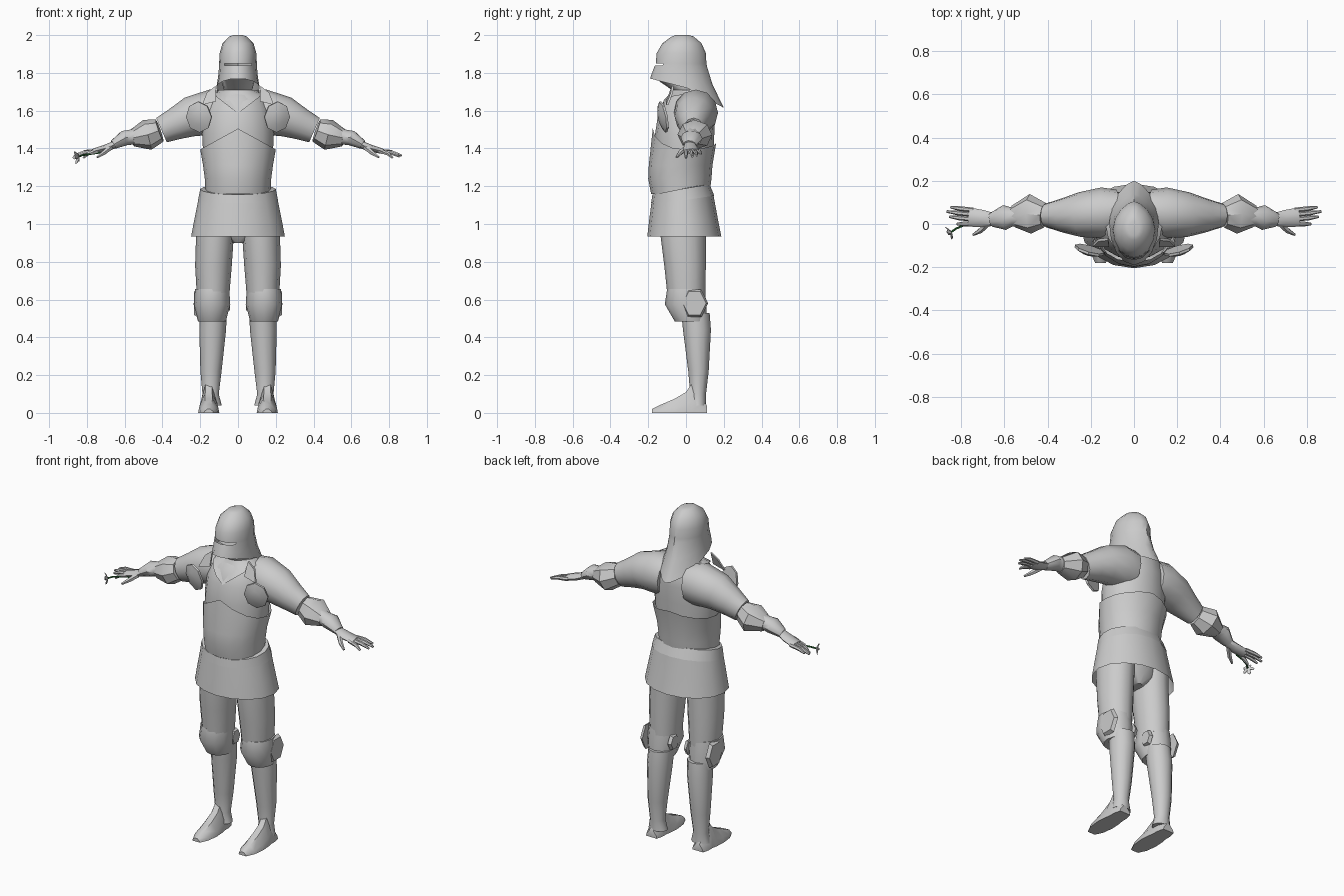
import bpy, bmesh, math
from mathutils import Vector as V

if "Cube" in bpy.data.objects:
    bpy.data.objects.remove(bpy.data.objects["Cube"])


def material(name, rgb):
    m = bpy.data.materials.new(name)
    m.diffuse_color = (*rgb, 1)
    m.use_nodes = True
    m.node_tree.nodes["Principled BSDF"].inputs["Base Color"].default_value = m.diffuse_color
    return m


STEEL = material("grey steel", (0.6, 0.6, 0.6))
GREEN = material("stem green", (0.02, 0.13, 0.03))
PETAL = material("pale petal", (0.68, 0.68, 0.68))


def loft(name, rings, mirror=False, caps=(True, True), mat=STEEL, drop=None):
    """Skin closed rings; optionally mirror across x and drop faces by a rule."""
    bm = bmesh.new()
    vs = [[bm.verts.new(p) for p in r] for r in rings]
    n = len(vs[0])
    for a, b in zip(vs, vs[1:]):
        for i in range(n):
            j = (i + 1) % n
            bm.faces.new((a[i], a[j], b[j], b[i]))
    if caps[0]:
        bm.faces.new(vs[0])
    if caps[1]:
        bm.faces.new(vs[-1])
    bmesh.ops.recalc_face_normals(bm, faces=bm.faces)
    if drop:
        gone = [f for f in bm.faces if drop(f.calc_center_median())]
        bmesh.ops.delete(bm, geom=gone, context='FACES')
    me = bpy.data.meshes.new(name)
    bm.to_mesh(me)
    bm.free()
    me.materials.append(mat)
    ob = bpy.data.objects.new(name, me)
    bpy.context.collection.objects.link(ob)
    if mirror:
        ob.modifiers.new("mirror", 'MIRROR').use_mirror_merge = False
    return ob


def band(yf, yb, hw, zf, zs=None, zb=None, n=16, straight=True, tail=1.0):
    """Body ring with front/side/back heights, so rims can peak or dip."""
    zs = zf if zs is None else zs
    zb = zs if zb is None else zb
    pts = []
    for i in range(n):
        t = 2 * math.pi * i / n
        c, s = math.cos(t), math.sin(t)
        k = 1 - abs(s) if straight else abs(c)
        z = zs + ((zf if c > 0 else zb) - zs) * k
        x = hw * math.copysign(abs(s) ** (tail if c < 0 else 1), s)
        pts.append(V((x, (yf + yb) / 2 + c * (yf - yb) / 2, z)))
    return pts


def oval(c, u, v, n=10):
    return [V(c) + u * math.cos(2 * math.pi * i / n) + v * math.sin(2 * math.pi * i / n)
            for i in range(n)]


def column(rows, n=12):
    """Upright ovals from rows of x, y, z, rx, ry."""
    return [oval((x, y, z), V((rx, 0, 0)), V((0, ry, 0)), n) for x, y, z, rx, ry in rows]


def limb(rows, n=10):
    """Ovals square to a path, from rows of x, y, z, depth radius, height radius."""
    P = [V(r[:3]) for r in rows]
    out = []
    for i, r in enumerate(rows):
        d = (P[min(i + 1, len(P) - 1)] - P[max(i - 1, 0)]).normalized()
        u = (V((0, 1, 0)) - d * d.y).normalized()
        out.append(oval(P[i], u * r[3], d.cross(u) * r[4], n))
    return out


# Helmet with eye slit and pointed neck tail
H = dict(straight=False, tail=1.35)
loft("helmet", [
    band(-.19, .20, .115, 1.77, 1.72, 1.615, **H),
    band(-.18, .14, .105, 1.80, 1.78, 1.74, **H),
    band(-.165, .112, .1, 1.838, 1.838, 1.83, **H),
    band(-.16, .108, .1, 1.85, **H),
    band(-.155, .105, .097, 1.905, **H),
    band(-.125, .082, .082, 1.957, **H),
    band(-.075, .04, .045, 1.993, **H),
    band(-.055, .015, .025, 2.0, **H)],
    caps=(False, True),
    drop=lambda c: c.y < -.11 and 1.838 < c.z < 1.85 and abs(c.x) < .065)

# Chin guard and throat plate
loft("chin_guard", [
    band(-.13, .07, .085, 1.82), band(-.155, .07, .09, 1.765),
    band(-.075, .07, .075, 1.71), band(-.09, .1, .105, 1.675, 1.70),
    band(-.15, .13, .13, 1.585, 1.685, 1.69)], caps=(True, False))

# Torso plates
loft("upper_breastplate", [
    band(-.165, .145, .185, 1.38), band(-.163, .15, .19, 1.48),
    band(-.148, .155, .18, 1.58), band(-.115, .15, .15, 1.66),
    band(-.06, .12, .10, 1.71)])
loft("belly_plate", [
    band(-.185, .125, .172, 1.16), band(-.2, .135, .176, 1.24),
    band(-.197, .14, .185, 1.31), band(-.176, .16, .2, 1.505, 1.395, 1.43)],
    caps=(True, False))

# Belt and flared skirt, tipped forward
loft("belt", [
    band(-.185, .15, .212, 1.11, 1.125, 1.15, straight=False),
    band(-.178, .125, .2, 1.155, 1.185, 1.21, straight=False),
    band(-.15, .1, .17, 1.16, 1.185, 1.21, straight=False)], caps=(False, True))
loft("skirt", [
    band(-.205, .187, .248, .935), band(-.195, .17, .232, 1.02),
    band(-.182, .145, .21, 1.12, 1.13, 1.155, straight=False)], caps=(False, False))
loft("pelvis", [band(-.06, .06, .03, .90), band(-.1, .09, .14, .955),
                band(-.12, .1, .18, 1.06)])

# Legs
loft("thigh", column([(.12, -.015, 1.03, .098, .122), (.122, -.015, .94, .1, .12),
                      (.13, -.005, .78, .097, .11), (.132, .002, .62, .086, .1)]), True)
loft("knee_guard", column([(.137, 0, .655, .09, .1), (.138, -.002, .575, .097, .11),
                           (.138, .025, .485, .074, .085)]), True)
for side, x, r in (("outer", .222, .085), ("inner", .052, .05)):
    s = 1 if side == "outer" else -1
    loft(side + "_knee_wing", [
        oval((x + s * dx, .045, .58), V((0, r * k * .85, 0)), V((0, 0, r * k)), 6)
        for dx, k in ((-.01, 1), (.01, .85))], True)
loft("shin_guard", column([(.13, .05, .53, .07, .075), (.134, .058, .44, .071, .074),
                           (.143, .066, .22, .056, .054), (.145, .064, .1, .043, .042),
                           (.143, .062, .04, .057, .044)]), True)


def sole_section(y, w, h, x=.155):
    half = [(w, 0), (w * .9, h * .4), (w * .35, h)]
    return [V((x + a, y, b)) for a, b in half] + [V((x - a, y, b)) for a, b in half[::-1]]


loft("pointed_shoe", [sole_section(*r) for r in (
    (-.18, .025, .02), (-.13, .048, .045), (-.06, .056, .075), (.0, .052, .11),
    (.03, .046, .155), (.07, .046, .1), (.11, .036, .04))], True)

# Arms: shoulder plate, elbow, forearm, hand
loft("shoulder_plate", limb([
    (.07, .06, 1.585, .10, .115), (.14, .052, 1.59, .118, .122),
    (.25, .043, 1.568, .104, .106), (.33, .04, 1.53, .08, .085),
    (.405, .04, 1.497, .056, .07)], 12), True)
loft("shoulder_collar", [
    [V((x, y + dy, z)) for x, y, z in ((.115, -.1, 1.65), (.12, -.07, 1.73),
                                      (.165, -.075, 1.695), (.19, -.1, 1.63))]
    for dy in (-.006, .006)], True)
n = V((.28, -1, -.2)).normalized()
u = n.cross(V((0, 0, 1))).normalized()
loft("armpit_disc", [
    oval(V((.205, -.115, 1.568)) + n * d, u * .07 * k, u.cross(n) * .083 * k, 8)
    for d, k in ((0, 1), (.012, 1), (.027, .45))], True)
loft("elbow_guard", limb([(.415, .04, 1.495, .058, .062), (.48, .047, 1.472, .092, .082),
                          (.56, .035, 1.455, .05, .045)], 8), True)
loft("forearm_guard", limb([(.52, .035, 1.465, .055, .055), (.565, .033, 1.46, .044, .042),
                            (.6, .03, 1.455, .058, .042), (.66, .02, 1.42, .033, .025)]), True)
loft("palm", limb([(.64, .02, 1.425, .028, .02), (.70, .025, 1.402, .04, .019),
                   (.765, .032, 1.385, .044, .014)], 8), True)
for i, (y0, x, y1, z) in enumerate(((.065, .85, .078, 1.37), (.044, .867, .058, 1.362),
                                    (.022, .855, .034, 1.357), (.0, .82, .0, 1.35))):
    mid = ((.755 + x) / 2 + .005, (y0 + y1) / 2, (1.388 + z) / 2 + .004)
    loft(f"finger_{i + 1}", limb([(.745, y0, 1.388, .011, .012), (*mid, .011, .011),
                                  (x, y1, z, .006, .006)], 6), True)
loft("thumb", limb([(.675, .005, 1.405, .016, .016), (.71, -.03, 1.378, .013, .013),
                    (.745, -.05, 1.353, .006, .006)], 6), True)

# Flower held in the right hand
loft("flower_stem", limb([(-.73, .005, 1.378, .005, .005), (-.785, -.005, 1.37, .005, .005),
                          (-.825, -.022, 1.364, .005, .005), (-.85, -.04, 1.354, .005, .005)], 5),
     mat=GREEN)
axis = V((-.85, -.5, -.15)).normalized()
e1 = axis.cross(V((0, 0, 1))).normalized()
e2 = axis.cross(e1)
head = V((-.85, -.04, 1.353))
for i in range(5):
    a = 2 * math.pi * i / 5
    out = e1 * math.cos(a) + e2 * math.sin(a)
    wide = axis.cross(out)
    loft(f"petal_{i + 1}", [
        oval(head + out * .018 + axis * d, (out + axis * .4) * .017, wide * .011, 6)
        for d in (0, .003)], mat=PETAL)
loft("flower_centre", [oval(head + axis * d, e1 * r, e2 * r, 6)
                       for d, r in ((-.004, .006), (.006, .009), (.014, .004))], mat=PETAL)

# Smooth shading with sharp plate edges
for ob in bpy.data.objects:
    ob.select_set(True)
    bpy.context.view_layer.objects.active = ob
bpy.ops.object.shade_smooth_by_angle(angle=math.radians(40))
